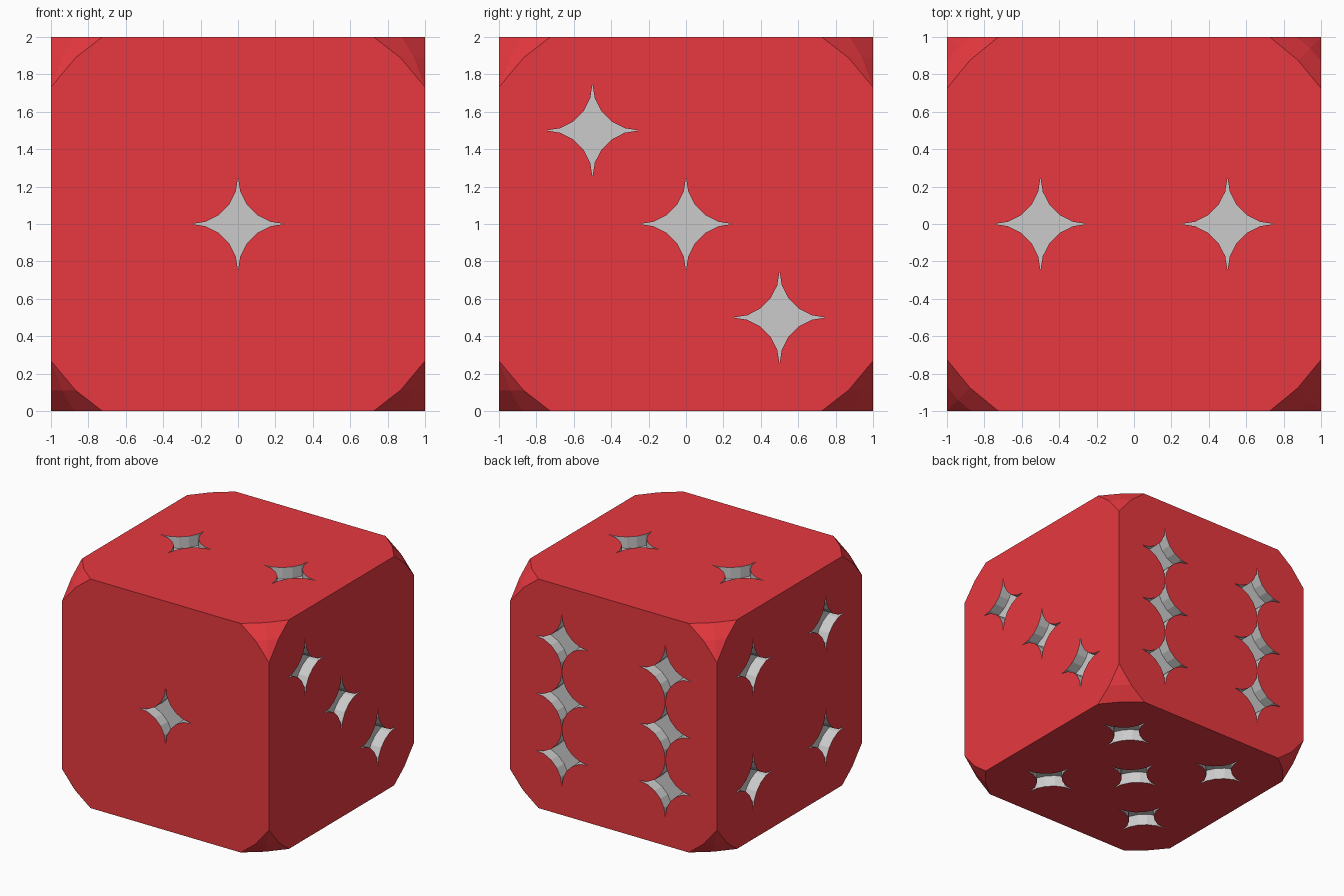
import bpy, bmesh
from math import cos, sin, pi, radians
from mathutils import Matrix, Vector

if "Cube" in bpy.data.objects:
    bpy.data.objects.remove(bpy.data.objects["Cube"])

SPHERE_R = 1.6
DEPTH = 0.1
PIP_R = 0.249


def material(name, color):
    m = bpy.data.materials.new(name)
    m.diffuse_color = color
    m.use_nodes = True
    m.node_tree.nodes["Principled BSDF"].inputs["Base Color"].default_value = m.diffuse_color
    return m


red = material("red", (0.8, 0.04, 0.05, 1))
white = material("pip_grey", (0.8, 0.78, 0.78, 1))


def make_object(name, bm, index=0):
    bmesh.ops.recalc_face_normals(bm, faces=bm.faces)
    mesh = bpy.data.meshes.new(name)
    for f in bm.faces:
        f.material_index = index
    bm.to_mesh(mesh)
    bm.free()
    mesh.materials.append(red)
    mesh.materials.append(white)
    ob = bpy.data.objects.new(name, mesh)
    bpy.context.collection.objects.link(ob)
    return ob


def star_outline():
    # four concave quarter arcs, five segments each
    pts = []
    for q in range(4):
        for i in range(5):
            a = radians(18 * i)
            p = Vector((PIP_R * (1 - sin(a)), PIP_R * (1 - cos(a)), 0))
            pts.append(Matrix.Rotation(q * pi / 2, 3, 'Z') @ p)
    return pts


def add_pip(bm, u, v, normal, pu, pv):
    # star prism from below the face surface to just outside it
    rings = []
    for d in (1 - DEPTH, 1.1):
        rings.append([bm.verts.new(normal * d + u * (pu + p.x) + v * (pv + p.y) + Vector((0, 0, 1)))
                      for p in star_outline()])
    a, b = rings
    n = len(a)
    bm.faces.new(a)
    bm.faces.new(b)
    for i in range(n):
        bm.faces.new((a[i], a[(i + 1) % n], b[(i + 1) % n], b[i]))


def boolean(ob, cutter, operation):
    mod = ob.modifiers.new(operation.lower(), 'BOOLEAN')
    mod.operation = operation
    mod.solver = 'EXACT'
    mod.object = cutter
    cutter.hide_render = True
    cutter.hide_viewport = False
    bpy.context.view_layer.objects.active = ob
    bpy.ops.object.modifier_apply(modifier=mod.name)
    bpy.data.objects.remove(cutter)


# die body: cube with corners trimmed by a sphere
bm = bmesh.new()
bmesh.ops.create_cube(bm, size=2, matrix=Matrix.Translation((0, 0, 1)))
die = make_object("die_body", bm)
bm = bmesh.new()
bmesh.ops.create_uvsphere(bm, u_segments=32, v_segments=16, radius=SPHERE_R,
                          matrix=Matrix.Translation((0, 0, 1)))
boolean(die, make_object("corner_trimmer", bm), 'INTERSECT')

# star pips on each face
X, Y, Z = Vector((1, 0, 0)), Vector((0, 1, 0)), Vector((0, 0, 1))
h = 0.5
corners = [(a, b) for a in (-h, h) for b in (-h, h)]
layout = [
    (X, Z, -Y, [(0, 0)]),
    (X, Y, Z, [(-h, 0), (h, 0)]),
    (Y, Z, X, [(-h, h), (0, 0), (h, -h)]),
    (Y, Z, -X, corners),
    (X, Y, -Z, corners + [(0, 0)]),
    (X, Z, Y, corners + [(-h, 0), (h, 0)]),
]
bm = bmesh.new()
for u, v, normal, spots in layout:
    for pu, pv in spots:
        add_pip(bm, u, v, normal, pu, pv)
boolean(die, make_object("pip_cutter", bm, 1), 'DIFFERENCE')
